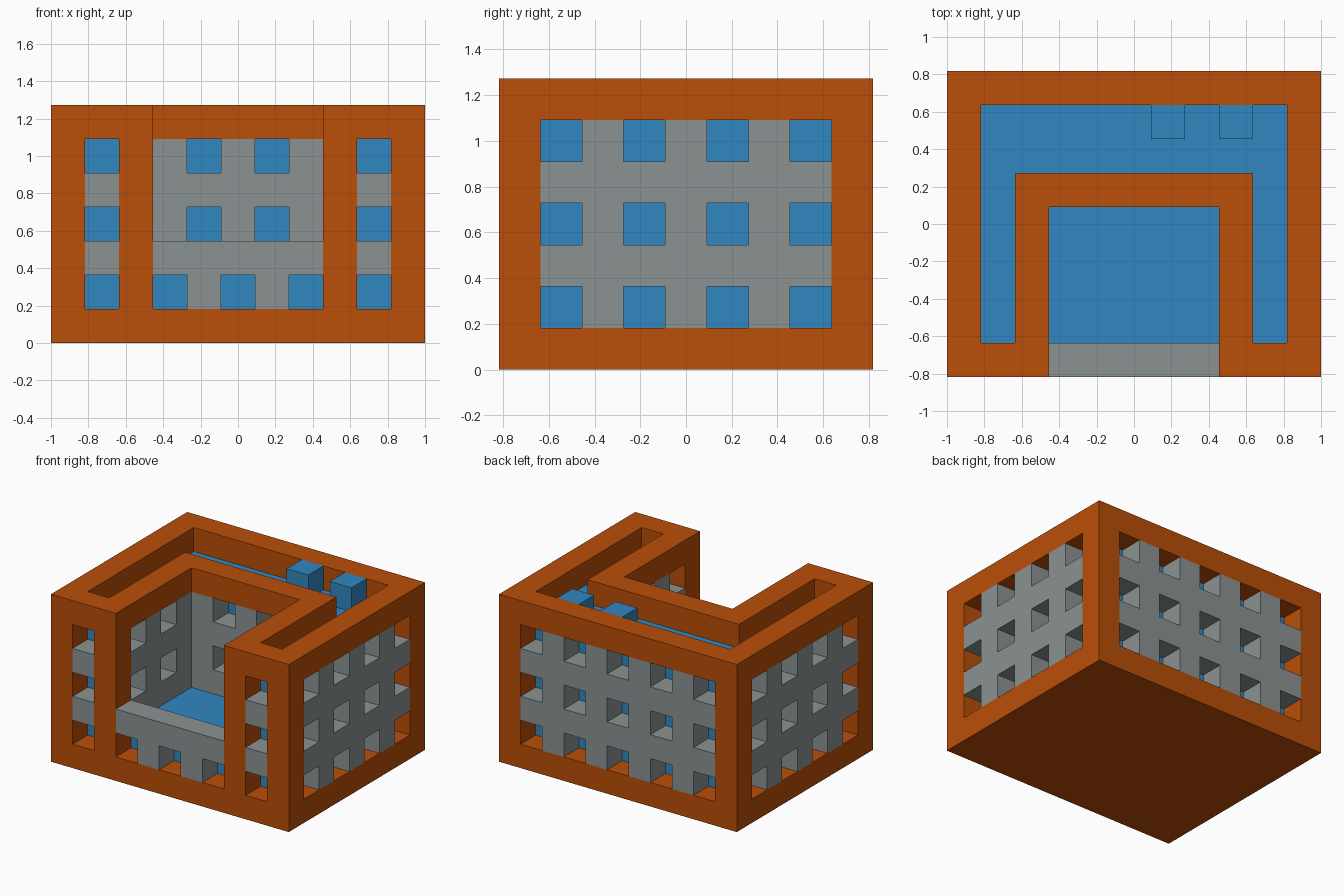
import bpy
import bmesh

cube = bpy.data.objects.get("Cube")
if cube:
    bpy.data.objects.remove(cube, do_unlink=True)

U = 2 / 11  # one building module: the plan is 11 x 9 modules, 7 high


def material(name, rgb):
    linear = [(c / 255 / 12.92) if c < 11 else ((c / 255 + 0.055) / 1.055) ** 2.4 for c in rgb]
    m = bpy.data.materials.new(name)
    m.use_nodes = True
    m.diffuse_color = (*linear, 1)
    m.node_tree.nodes["Principled BSDF"].inputs["Base Color"].default_value = (*linear, 1)
    return m


ORANGE = material("burnt orange", (186, 78, 8))
GREY = material("wall grey", (139, 146, 146))
BLUE = material("glass blue", (49, 135, 193))


def rect(a0, a1, b0, b1):
    """Set of modules from a0..a1 by b0..b1, inclusive."""
    return {(a, b) for a in range(a0, a1 + 1) for b in range(b0, b1 + 1)}


def prism(name, cells, axis, start, thick, mat):
    """Extrude a flat pattern of modules along an axis (0 x, 1 y, 2 z)."""
    bm = bmesh.new()
    verts = {}

    def corner(a, b):
        if (a, b) not in verts:
            p = [a, b]
            p.insert(axis, start)
            verts[a, b] = bm.verts.new(((p[0] - 5.5) * U, (p[1] - 4.5) * U, p[2] * U))
        return verts[a, b]

    for a, b in sorted(cells):
        bm.faces.new([corner(a, b), corner(a + 1, b), corner(a + 1, b + 1), corner(a, b + 1)])
    offset = [0, 0, 0]
    offset[axis] = thick * U
    ext = bmesh.ops.extrude_face_region(bm, geom=bm.faces[:], use_keep_orig=True)
    moved = [g for g in ext["geom"] if isinstance(g, bmesh.types.BMVert)]
    bmesh.ops.translate(bm, verts=moved, vec=offset)
    bmesh.ops.recalc_face_normals(bm, faces=bm.faces[:])
    me = bpy.data.meshes.new(name)
    bm.to_mesh(me)
    bm.free()
    me.materials.append(mat)
    ob = bpy.data.objects.new(name, me)
    bpy.context.collection.objects.link(ob)
    return ob


def lattice(a0, a1, z0, z1, odd=1, first=1):
    """Wall pattern with square windows on alternate modules."""
    return {(a, z) for a, z in rect(a0, a1, z0, z1)
            if not (a % 2 == odd and z % 2 == 1 and z >= first)}


# Orange frame: base slab, columns and parapet
prism("base_slab", rect(0, 10, 0, 8), 2, 0, 1, ORANGE)
columns = {(0, 0), (2, 0), (8, 0), (10, 0), (0, 8), (10, 8)}
prism("columns", columns, 2, 1, 5, ORANGE)
core = rect(1, 9, 6, 7) | rect(1, 1, 1, 7) | rect(9, 9, 1, 7)
courtyard = rect(3, 7, 0, 4)
prism("parapet", rect(0, 10, 0, 8) - core - courtyard, 2, 6, 1, ORANGE)

# Blue rooms, courtyard floor and roof boxes
prism("inner_rooms", core, 2, 1, 5, BLUE)
prism("courtyard_floor", rect(3, 7, 1, 4), 2, 1, 1, BLUE)
for i, c in enumerate((6, 8)):
    prism(f"roof_box_{i + 1}", {(c, 7)}, 2, 6, 1, BLUE)

# Grey walls in mirrored pairs, then the single ones
for side, outer, room, inner in (("right", 0, 1, 2), ("left", 10, 9, 8)):
    prism(f"{side}_outer_wall", lattice(1, 7, 1, 5), 0, outer, 1, GREY)
    prism(f"{side}_courtyard_wall", lattice(1, 4, 1, 5, first=3), 0, inner, 1, GREY)
    for z in (2, 4):
        prism(f"{side}_front_crossbar_{z // 2}", {(room, z)}, 1, 0, 1, GREY)
prism("back_wall", lattice(1, 9, 1, 5), 1, 8, 1, GREY)
courtyard_back = lattice(3, 7, 1, 5, odd=0, first=3) | rect(2, 2, 1, 5) | rect(8, 8, 1, 5)
prism("courtyard_back_wall", courtyard_back, 1, 5, 1, GREY)
prism("low_front_wall", lattice(3, 7, 1, 2), 1, 0, 1, GREY)
